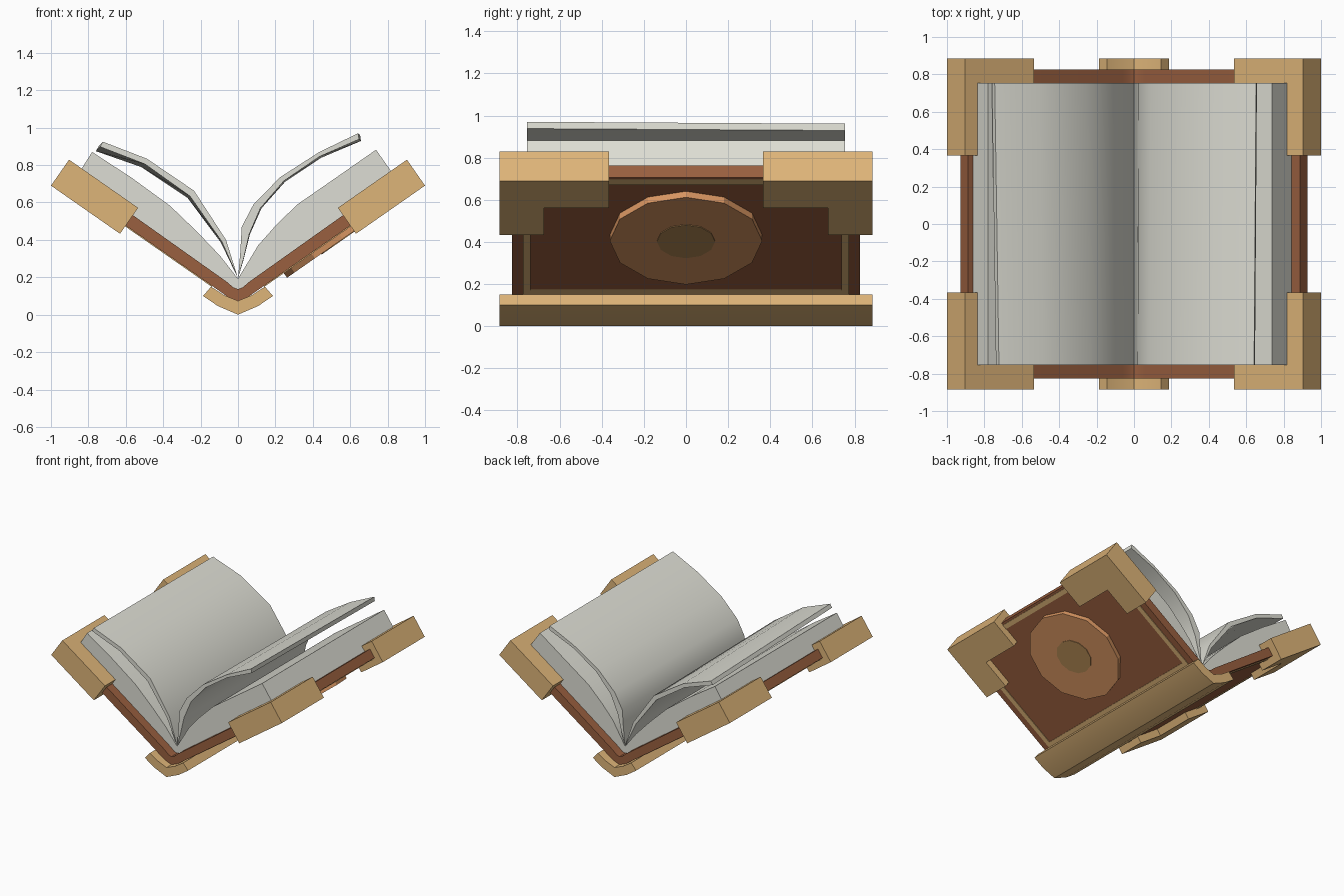
import bpy, bmesh, math

if "Cube" in bpy.data.objects:
    bpy.data.objects.remove(bpy.data.objects["Cube"])

A = math.radians(34.9)          # tilt of each cover
C, S = math.cos(A), math.sin(A)


def material(name, rgb):
    m = bpy.data.materials.new(name)
    m.diffuse_color = (*rgb, 1)
    m.use_nodes = True
    m.node_tree.nodes["Principled BSDF"].inputs["Base Color"].default_value = m.diffuse_color
    return m


LEATHER = material("brown leather", (0.32, 0.115, 0.05))
BRASS = material("brass", (0.73, 0.46, 0.19))
PAPER = material("paper", (0.73, 0.73, 0.66))
COPPER = material("copper", (0.68, 0.30, 0.12))
DARK = material("dark gold", (0.45, 0.25, 0.09))


def P(s, t, side=1):
    """Point along (s) and above (t) a tilted cover, as x, z."""
    return side * (C * s - S * t), S * s + C * t


def loft(name, ring_a, ring_b, mat, smooth=True):
    """Closed solid between two matching outlines."""
    bm = bmesh.new()
    a = [bm.verts.new(p) for p in ring_a]
    b = [bm.verts.new(p) for p in ring_b]
    bm.faces.new(a)
    bm.faces.new(b[::-1])
    for i in range(len(a)):
        j = (i + 1) % len(a)
        bm.faces.new((a[j], a[i], b[i], b[j]))
    bmesh.ops.recalc_face_normals(bm, faces=bm.faces[:])
    me = bpy.data.meshes.new(name)
    bm.to_mesh(me)
    bm.free()
    me.materials.append(mat)
    ob = bpy.data.objects.new(name, me)
    bpy.context.collection.objects.link(ob)
    if smooth:
        bpy.ops.object.select_all(action='DESELECT')
        ob.select_set(True)
        bpy.context.view_layer.objects.active = ob
        bpy.ops.object.shade_smooth_by_angle(angle=math.radians(32))
    return ob


def profile(name, pts, half, mat, back_turn=0.0):
    """Extrude an x-z profile along y; the back may turn about the gutter."""
    c, s = math.cos(back_turn), math.sin(back_turn)
    back = [(x * c - (z - .19) * s, .19 + x * s + (z - .19) * c) for x, z in pts]
    return loft(name, [(x, -half, z) for x, z in pts],
                [(x, half, z) for x, z in back], mat)


def plate(name, outline, t0, t1, side, mat):
    """Extrude an outline drawn on a cover (s, y) through its thickness."""
    ring = lambda t: [(P(s, t, side)[0], y, P(s, t, side)[1]) for s, y in outline]
    return loft(name, ring(t0), ring(t1), mat, False)


def mirrored(half):
    """Complete a right-hand line whose last point lies on x = 0."""
    return half + [(-x, z) for x, z in half[-2::-1]]


# Leather cover with rounded spine
outer = mirrored([P(1.165, .047), P(.12, .047), (.035, .082), (0, .073)])
inner = mirrored([P(1.165, .118), P(.15, .11), (.025, .146), (0, .137)])
profile("leather_cover", outer + inner[::-1], .825, LEATHER)

# Brass spine guard
low = mirrored([(.187, .10), (.107, .046), (0, 0)])
high = mirrored([(.144, .15), (.075, .105), (0, .074)])
profile("spine_guard", low + high[::-1], .885, BRASS)

# Page blocks
profile("right_page_block",
        [(0, .13), (.025, .14), P(.15, .105), P(1.11, .113), (.738, .882),
         (.53, .737), (.315, .588), (.2, .475), (.107, .37), (0, .192)], .755, PAPER)
profile("left_page_block",
        [(0, .13), (-.025, .14), P(.15, .105, -1), P(1.13, .113, -1), (-.78, .87),
         (-.57, .733), (-.364, .583), (-.22, .445), (-.096, .315), (0, .192)], .755, PAPER)

# Lifted leaves curling away from the blocks
profile("right_leaf",
        [(0, .195), (.012, .33), (.02, .47), (.083, .59), (.225, .735), (.435, .87),
         (.642, .970), (.647, .938), (.435, .845), (.245, .715), (.12, .57),
         (.06, .43), (.03, .30)], .755, PAPER, math.radians(-.8))
profile("left_leaf",
        [(0, .195), (-.064, .40), (-.235, .663), (-.487, .834), (-.722, .925),
         (-.738, .898), (-.497, .805), (-.257, .634), (-.086, .39)],
        .755, PAPER, math.radians(1.8))

for side, label in ((1, "right"), (-1, "left")):
    # L-shaped brass corners
    for d, end in ((-1, "front"), (1, "back")):
        plate(f"{label}_{end}_corner",
              [(1.215, d * .365), (1.215, d * .885), (.765, d * .885),
               (.765, d * .675), (.988, d * .675), (.988, d * .365)],
              -.006, .163, side, BRASS)
    # Thin inlaid border on the outside of the cover
    s0, s1, y0, w = .2, 1.148, .775, .036
    for i, (a, b, c, d) in enumerate(((s0, s0 + w, -y0, y0), (s1 - w, s1, -y0, y0),
                                      (s0 + w, s1 - w, -y0, w - y0),
                                      (s0 + w, s1 - w, y0 - w, y0))):
        plate(f"{label}_border_{i + 1}", [(a, c), (b, c), (b, d), (a, d)],
              .042, .049, side, BRASS)


# Twelve-sided medallion on the right cover
def disc(r):
    return [(.69 + r * math.cos(k * math.tau / 12), r * math.sin(k * math.tau / 12))
            for k in range(12)]


plate("medallion", disc(.362), .012, .055, 1, COPPER)
plate("medallion_centre", disc(.138), .008, .014, 1, DARK)
